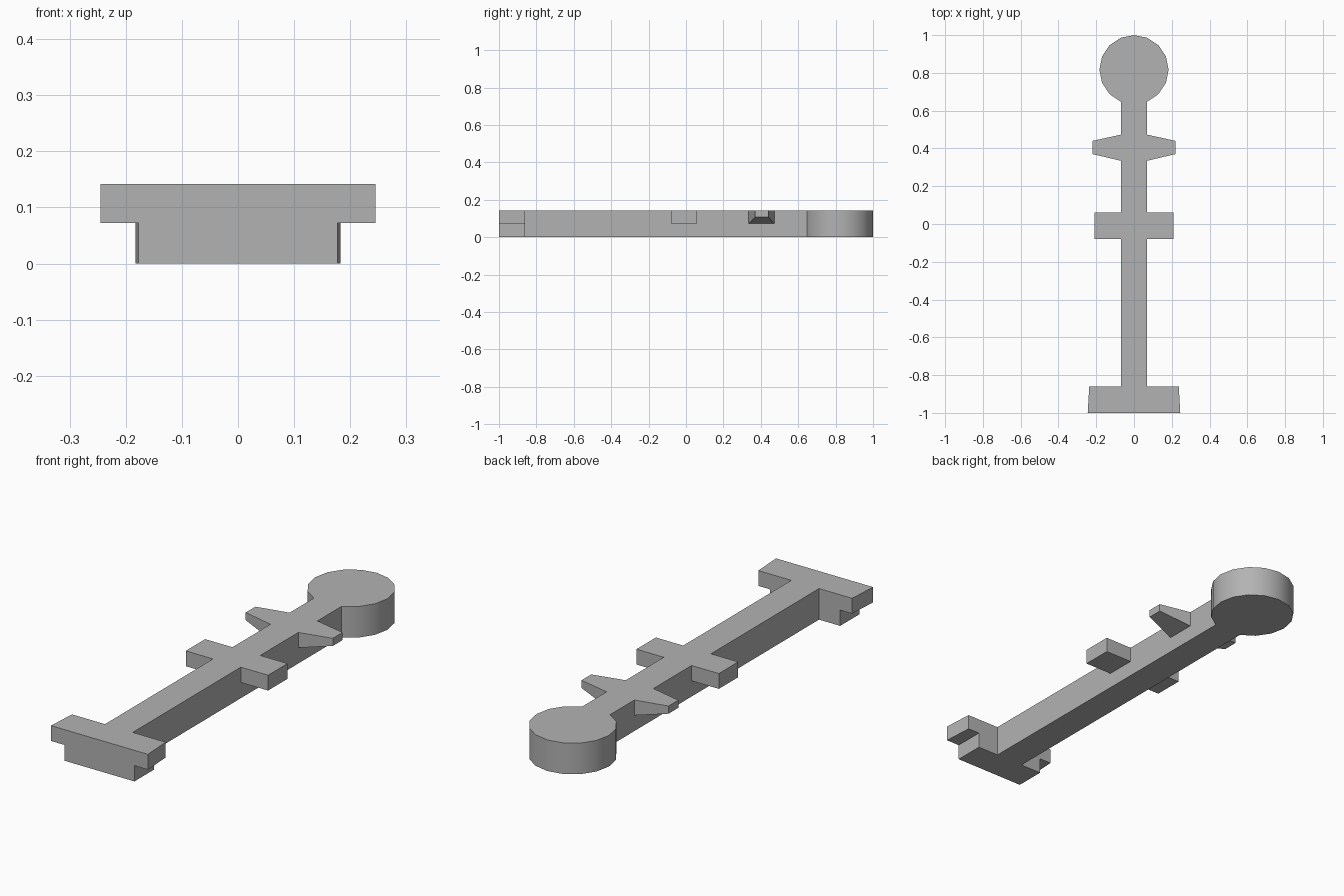
import bpy
import bmesh
from math import sin, cos, pi

old = bpy.data.objects.get("Cube")
if old:
    bpy.data.objects.remove(old, do_unlink=True)

TOP, MID = 0.142, 0.072          # deck height and underside of the arms
HEAD_R, HEAD_Y = 0.183, 0.817
NECK = HEAD_R * sin(pi / 8)      # shaft half width, one head facet each side

grey = bpy.data.materials.new("grey")
grey.use_nodes = True
grey.diffuse_color = (0.45, 0.45, 0.45, 1)
grey.node_tree.nodes["Principled BSDF"].inputs["Base Color"].default_value = (0.45, 0.45, 0.45, 1)


def loft(name, bottom, top):
    """Closed solid between two matching loops of 3D points."""
    bm = bmesh.new()
    low = [bm.verts.new(p) for p in bottom]
    high = [bm.verts.new(p) for p in top]
    bm.faces.new(low)
    bm.faces.new(high)
    n = len(low)
    for i in range(n):
        j = (i + 1) % n
        bm.faces.new((low[i], low[j], high[j], high[i]))
    bmesh.ops.recalc_face_normals(bm, faces=bm.faces)
    mesh = bpy.data.meshes.new(name)
    bm.to_mesh(mesh)
    bm.free()
    mesh.materials.append(grey)
    obj = bpy.data.objects.new(name, mesh)
    bpy.context.collection.objects.link(obj)
    return obj


def prism(name, outline, z0, z1):
    return loft(name, [(x, y, z0) for x, y in outline], [(x, y, z1) for x, y in outline])


# Round head, 16 sides with smooth walls
ring = [(HEAD_R * sin(i * pi / 8), HEAD_Y + HEAD_R * cos(i * pi / 8)) for i in range(16)]
head = prism("round_head", ring, 0, TOP)
bpy.ops.object.select_all(action="DESELECT")
head.select_set(True)
bpy.context.view_layer.objects.active = head
bpy.ops.object.shade_smooth_by_angle(angle=pi / 6)

# Long shaft, its end fitted to the head facets
neck_y = HEAD_Y - HEAD_R * cos(pi / 8)
prism("shaft", [(-NECK, -0.86), (NECK, -0.86), (NECK, neck_y),
                (0, HEAD_Y - HEAD_R), (-NECK, neck_y)], 0, TOP)

# Foot: wide flared crossbar over a narrower block
prism("foot_crossbar", [(-0.245, -1), (0.245, -1), (0.237, -0.86), (-0.237, -0.86)], MID, TOP)
prism("foot_block", [(-0.177, -1), (0.177, -1), (0.177, -0.86), (-0.177, -0.86)], 0, MID)

# Paired arms on both sides of the shaft
for side, s in (("left", 1), ("right", -1)):
    prism(side + "_middle_arm", [(s * NECK, -0.08), (s * 0.208, -0.08),
                                 (s * 0.208, 0.06), (s * NECK, 0.06)], MID, TOP)
    # Tapered arm: narrower and thinner toward its tip
    plan = [(s * NECK, 0.335), (s * 0.22, 0.37), (s * 0.22, 0.44), (s * NECK, 0.473)]
    loft(side + "_tapered_arm",
         [(x, y, MID if abs(x) < 0.1 else 0.107) for x, y in plan],
         [(x, y, TOP) for x, y in plan])
